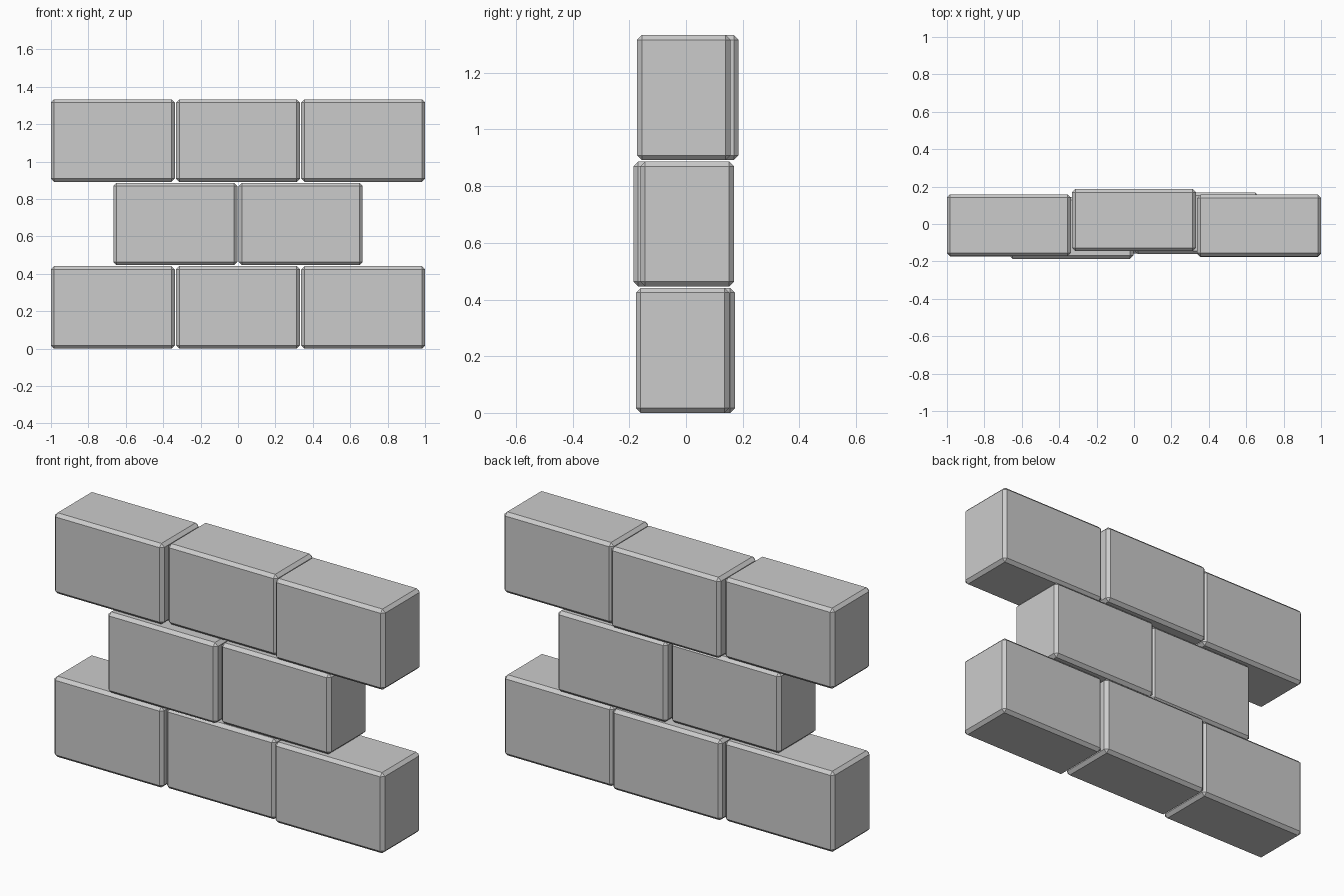
import bpy

if "Cube" in bpy.data.objects:
    bpy.data.objects.remove(bpy.data.objects["Cube"])

W, D, H = 0.662, 0.33, 0.441   # brick size
PITCH_X, PITCH_Z = 0.669, 0.446


def brick(name, x, y, z):
    bpy.ops.mesh.primitive_cube_add(size=1, location=(x, y, z))
    ob = bpy.context.object
    ob.name = name
    ob.scale = (W, D, H)
    bpy.ops.object.transform_apply(location=False, rotation=False, scale=True)
    # single-segment chamfer on every edge
    bev = ob.modifiers.new("chamfer", 'BEVEL')
    bev.width = 0.017
    bev.segments = 1
    bev.limit_method = 'NONE'


# depth offset of each brick, left to right, rows from the bottom up
rows = [
    ("bottom", [-0.008, 0.008, -0.012]),
    ("middle", [-0.021, 0.004]),
    ("top", [-0.006, 0.021, -0.008]),
]
for r, (label, offsets) in enumerate(rows):
    for i, y in enumerate(offsets):
        x = (i - (len(offsets) - 1) / 2) * PITCH_X
        brick(f"{label}_brick_{i + 1}", x, y, H / 2 + r * PITCH_Z)
